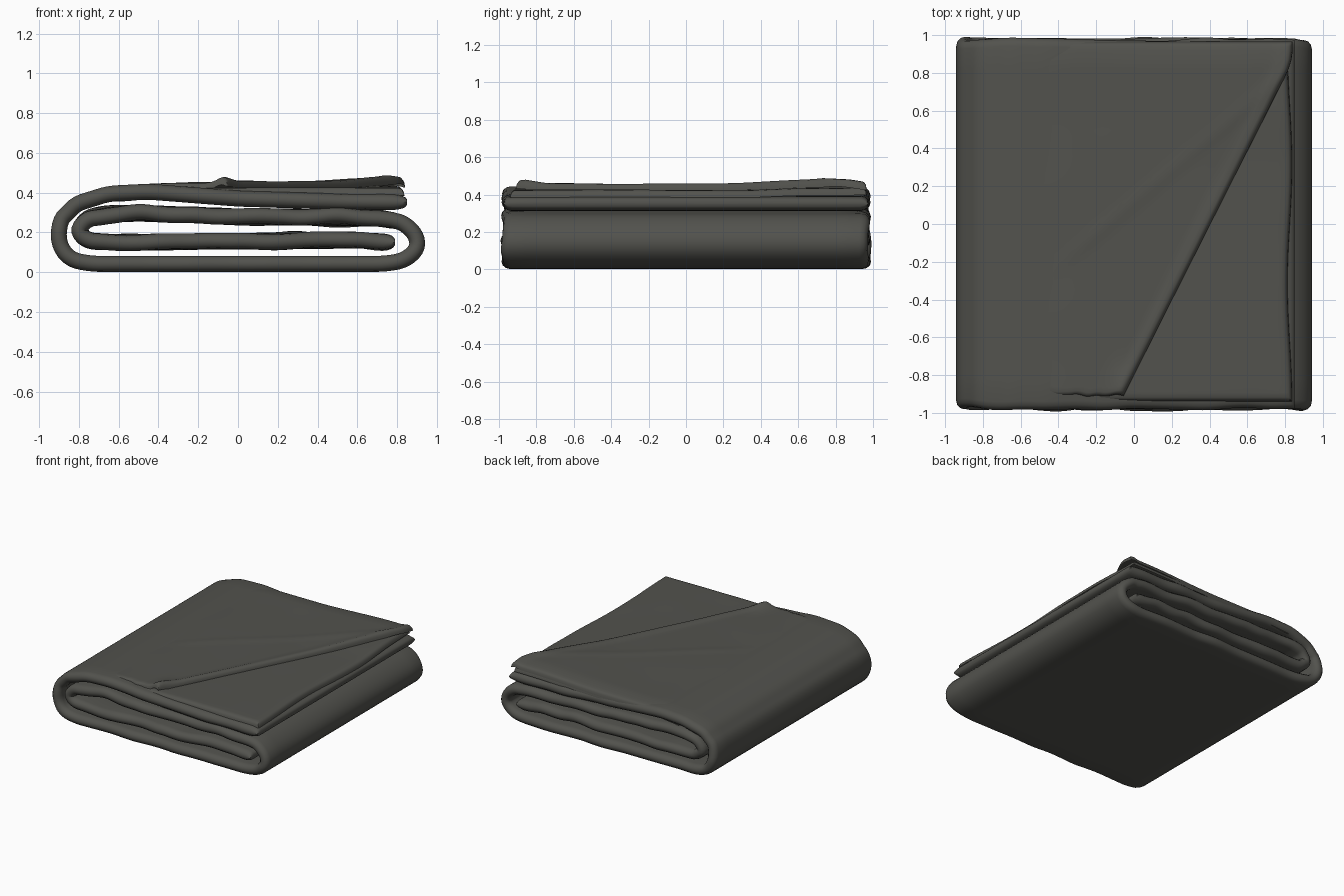
import bpy, bmesh, math
from mathutils import Vector, noise

if "Cube" in bpy.data.objects:
    bpy.data.objects.remove(bpy.data.objects["Cube"])

cloth = bpy.data.materials.new("dark olive grey cloth")
cloth.diffuse_color = (0.085, 0.085, 0.075, 1)
cloth.use_nodes = True
cloth.node_tree.nodes["Principled BSDF"].inputs["Base Color"].default_value = cloth.diffuse_color


def finish(name, bm):
    bmesh.ops.recalc_face_normals(bm, faces=bm.faces)
    me = bpy.data.meshes.new(name)
    bm.to_mesh(me)
    bm.free()
    ob = bpy.data.objects.new(name, me)
    bpy.context.collection.objects.link(ob)
    me.materials.append(cloth)
    bpy.ops.object.select_all(action='DESELECT')
    ob.select_set(True)
    bpy.context.view_layer.objects.active = ob
    bpy.ops.object.shade_smooth_by_angle(angle=math.radians(40))
    return ob


def smooth_path(pts):
    # densify long runs, then round the corners
    out = []
    for a, b in zip(pts, pts[1:]):
        a, b = Vector(a), Vector(b)
        n = max(1, math.ceil((b - a).length / 0.12))
        out += [a.lerp(b, i / n) for i in range(n)]
    out.append(Vector(pts[-1]))
    for _ in range(2):
        new = [out[0]]
        for a, b in zip(out, out[1:]):
            new += [a.lerp(b, 0.25), a.lerp(b, 0.75)]
        out = new + [out[-1]]
    return out


# --- folded body: padded strip swept along the fold path (x, z) ---
PATH = [(.85, .352), (.5, .355), (0, .37), (-.45, .405), (-.65, .395), (-.81, .345),
        (-.895, .26), (-.905, .15), (-.85, .065), (-.74, .042), (0, .042), (.74, .042),
        (.84, .06), (.905, .12), (.895, .19), (.83, .25), (.7, .275), (0, .275),
        (-.45, .298), (-.64, .29), (-.76, .265), (-.81, .21), (-.76, .16), (-.6, .15),
        (0, .155), (.6, .16), (.79, .15)]
T = 0.04          # half thickness of one layer


def folded_body():
    pts = smooth_path(PATH)
    # ring in (y, thickness): flat runs joined by rounded ends
    ring = []
    for side in (1, -1):
        for k in range(17):
            ring.append((side, side * (-1 + k / 8), 1.0 if side > 0 else -1.0, 0))
        for k in range(1, 6):
            a = math.pi / 2 - math.pi * k / 6
            ring.append((side, side, side * math.sin(a), math.cos(a)))
    bm = bmesh.new()
    loops = []
    n = len(pts)
    for i, p in enumerate(pts):
        d = (pts[min(i + 1, n - 1)] - pts[max(i - 1, 0)]).normalized()
        nrm = Vector((d.y, -d.x)) * -1
        e = min(i, n - 1 - i)
        taper = min(1, math.sqrt((e + 0.4) / 4))     # soft ends of the strip
        loop = []
        for side, v, h, bulge in ring:
            sgn = 1 if v > 0 else -1
            w = 0.935 + 0.018 * noise.noise(Vector((p.x * 4, p.y * 9, sgn * 3)))
            y = v * w + sgn * bulge * 0.045
            edge = max(0, abs(v) - 0.7) / 0.3         # rumple toward the open ends
            r = 0.016 * edge * noise.noise(Vector((p.x * 5, y * 3, p.y * 20)))
            off = nrm * (h * T * taper + (r if abs(p.x) < .78 and .1 < p.y < .33 else 0))
            loop.append(bm.verts.new((p.x + off.x, y, max(0, p.y + off.y))))
        loops.append(loop)
    m = len(ring)
    for a, b in zip(loops, loops[1:]):
        for k in range(m):
            bm.faces.new((a[k], a[(k + 1) % m], b[(k + 1) % m], b[k]))
    bm.faces.new(loops[0])
    bm.faces.new(loops[-1])
    return finish("folded_blanket_body", bm)


# --- cloth sheets lying on top, with a rounded hem all round ---
def sheet(name, x_left, x_right, y0, y1, height, t, hem):
    us = sorted([i / 40 for i in range(1, 40)] + [0, .002, .006, .012, .988, .994, .998, 1])
    bm = bmesh.new()
    rows = []
    for v in us:
        row = []
        for u in us:
            y = y0(u) + (y1 - y0(u)) * v
            xr = x_right(y)
            x = x_left + (xr - x_left) * u
            d = min(xr - x, y - y0(u), y1 - y, hem)
            q = 1 - max(d, 0) / hem
            drop = t * (1 - math.sqrt(max(0, 1 - q * q)))
            row.append(bm.verts.new((x, y, height(x, y, xr) - drop)))
        rows.append(row)
    for a, b in zip(rows, rows[1:]):
        for k in range(len(us) - 1):
            bm.faces.new((a[k], a[k + 1], b[k + 1], b[k]))
    return finish(name, bm)


def smoothstep(a, b, x):
    s = min(1, max(0, (x - a) / (b - a)))
    return s * s * (3 - 2 * s)


def under_height(x, y, xr):
    # sinks into the body at the left
    return 0.425 + 0.012 * smoothstep(.3, .8, y) * smoothstep(0, .7, x) - 0.03 * smoothstep(-.3, -.62, x) \
        + 0.004 * noise.noise(Vector((x * 3, y * 3, 1)))


def diagonal(y):
    if y > 0.82:
        return 0.82 + 0.02 * smoothstep(.82, .9, y)
    return -0.05 + (y + 0.9) * 0.87 / 1.72


def top_height(x, y, xr):
    z = 0.448 + 0.022 * smoothstep(.0, .75, x) * smoothstep(.2, .7, y)
    z -= 0.014 * smoothstep(-.3, -.66, x)
    z -= 0.025 * smoothstep(-.6, -.72, x)
    z += 0.012 * math.exp(-((xr - x - 0.035) / 0.03) ** 2)            # rolled hem
    z += 0.02 * math.exp(-((x + .07) / .06) ** 2 - ((y + .86) / .1) ** 2)   # raised corner
    z += 0.006 * math.exp(-((y - .12 - .84 * (x - 0)) / .03) ** 2) * smoothstep(-.5, -.2, x)  # crease
    z -= 0.015 * smoothstep(.85, .97, y)
    return z + 0.004 * noise.noise(Vector((x * 2.5, y * 2.5, 7)))


folded_body()
sheet("under_flap", -0.62, lambda y: 0.825 + 0.012 * math.sin(y * 5), lambda u: -0.94,
      0.965, under_height, 0.04, 0.03)
sheet("diagonal_top_flap", -0.72, diagonal, lambda u: -0.91 + 0.015 * noise.noise(Vector((u * 9, 0, 2))),
      0.965, top_height, 0.035, 0.022)
